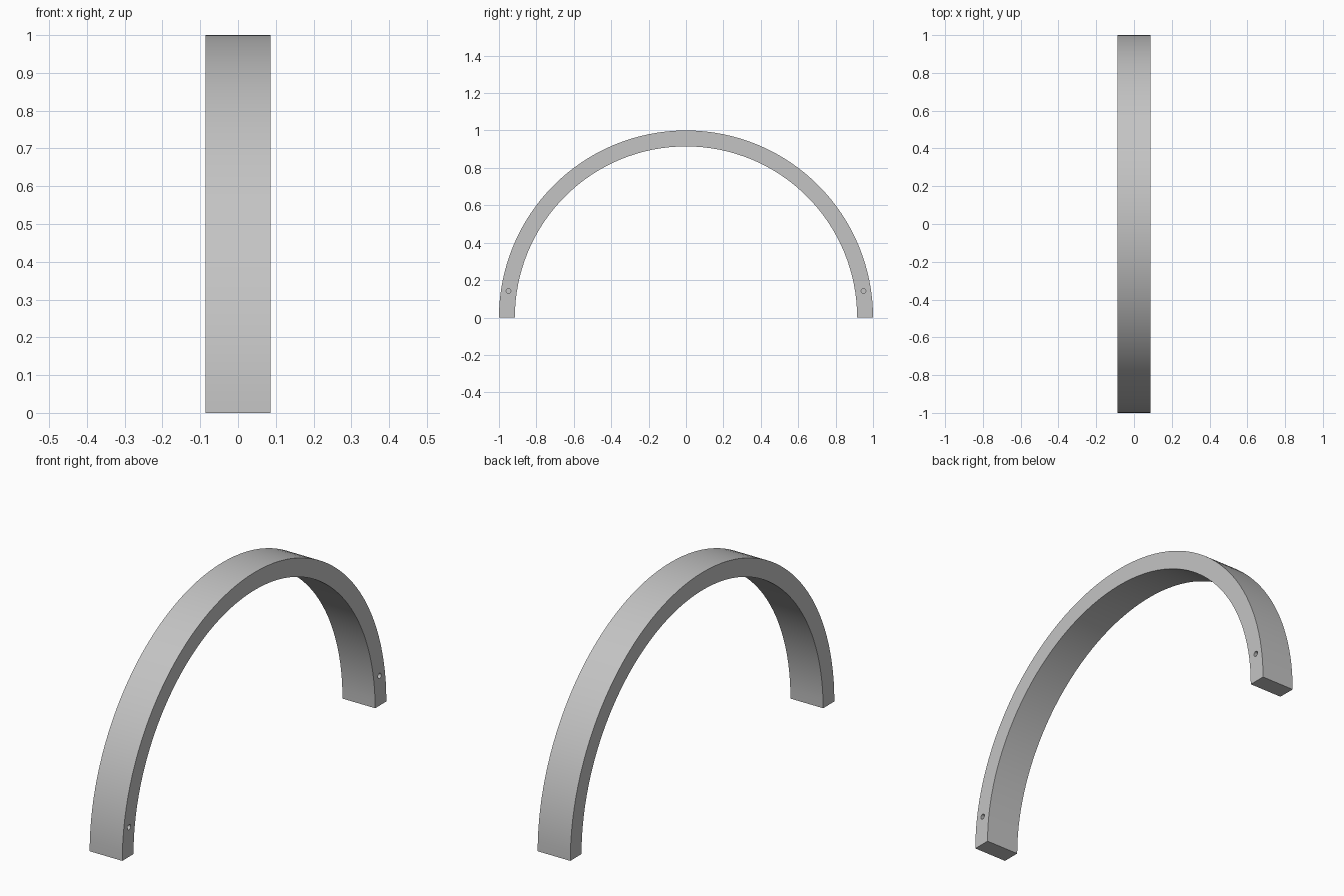
import bpy, bmesh
from math import pi, cos, sin
from mathutils import Matrix

OUTER, INNER, HALF_WIDTH, SEGMENTS = 1.0, 0.915, 0.0865, 64
HOLE_Y, HOLE_Z, HOLE_RADIUS, HOLE_DEPTH = 0.949, 0.142, 0.0125, 0.08

cube = bpy.data.objects.get("Cube")
if cube:
    bpy.data.objects.remove(cube, do_unlink=True)

grey = bpy.data.materials.new("plain grey")
grey.use_nodes = True
colour = (0.55, 0.55, 0.55, 1)
grey.diffuse_color = colour
grey.node_tree.nodes["Principled BSDF"].inputs["Base Color"].default_value = colour


def add_object(name, bm):
    bmesh.ops.recalc_face_normals(bm, faces=bm.faces)
    mesh = bpy.data.meshes.new(name)
    bm.to_mesh(mesh)
    bm.free()
    mesh.materials.append(grey)
    obj = bpy.data.objects.new(name, mesh)
    bpy.context.collection.objects.link(obj)
    return obj


# Half-ring band: a rectangular section swept through a half turn
bm = bmesh.new()
angles = [pi * i / SEGMENTS for i in range(SEGMENTS + 1)]
sections = [[bm.verts.new((x, r * cos(a), r * sin(a)))
             for x, r in ((-HALF_WIDTH, INNER), (HALF_WIDTH, INNER),
                          (HALF_WIDTH, OUTER), (-HALF_WIDTH, OUTER))]
            for a in angles]
for s, t in zip(sections, sections[1:]):
    for k in range(4):
        n = (k + 1) % 4
        bm.faces.new((s[k], s[n], t[n], t[k]))
bm.faces.new(sections[0])
bm.faces.new(sections[-1])
arch = add_object("arch_band", bm)

# Blind pin holes near both feet, on the left face
bm = bmesh.new()
for side in (-1, 1):
    place = (Matrix.Translation((HALF_WIDTH, side * HOLE_Y, HOLE_Z))
             @ Matrix.Rotation(pi / 2, 4, 'Y'))
    bmesh.ops.create_cone(bm, cap_ends=True, segments=24, radius1=HOLE_RADIUS,
                          radius2=HOLE_RADIUS, depth=2 * HOLE_DEPTH, matrix=place)
cutter = add_object("pin_hole_cutter", bm)
cutter.hide_render = True
cutter.hide_viewport = True

cut = arch.modifiers.new("pin holes", 'BOOLEAN')
cut.operation = 'DIFFERENCE'
cut.solver = 'EXACT'
cut.object = cutter

# Smooth curve with crisp rims
bpy.ops.object.select_all(action='DESELECT')
arch.select_set(True)
bpy.context.view_layer.objects.active = arch
bpy.ops.object.modifier_apply(modifier=cut.name)
bpy.data.objects.remove(cutter, do_unlink=True)
bpy.ops.object.shade_smooth_by_angle(angle=pi / 6)
